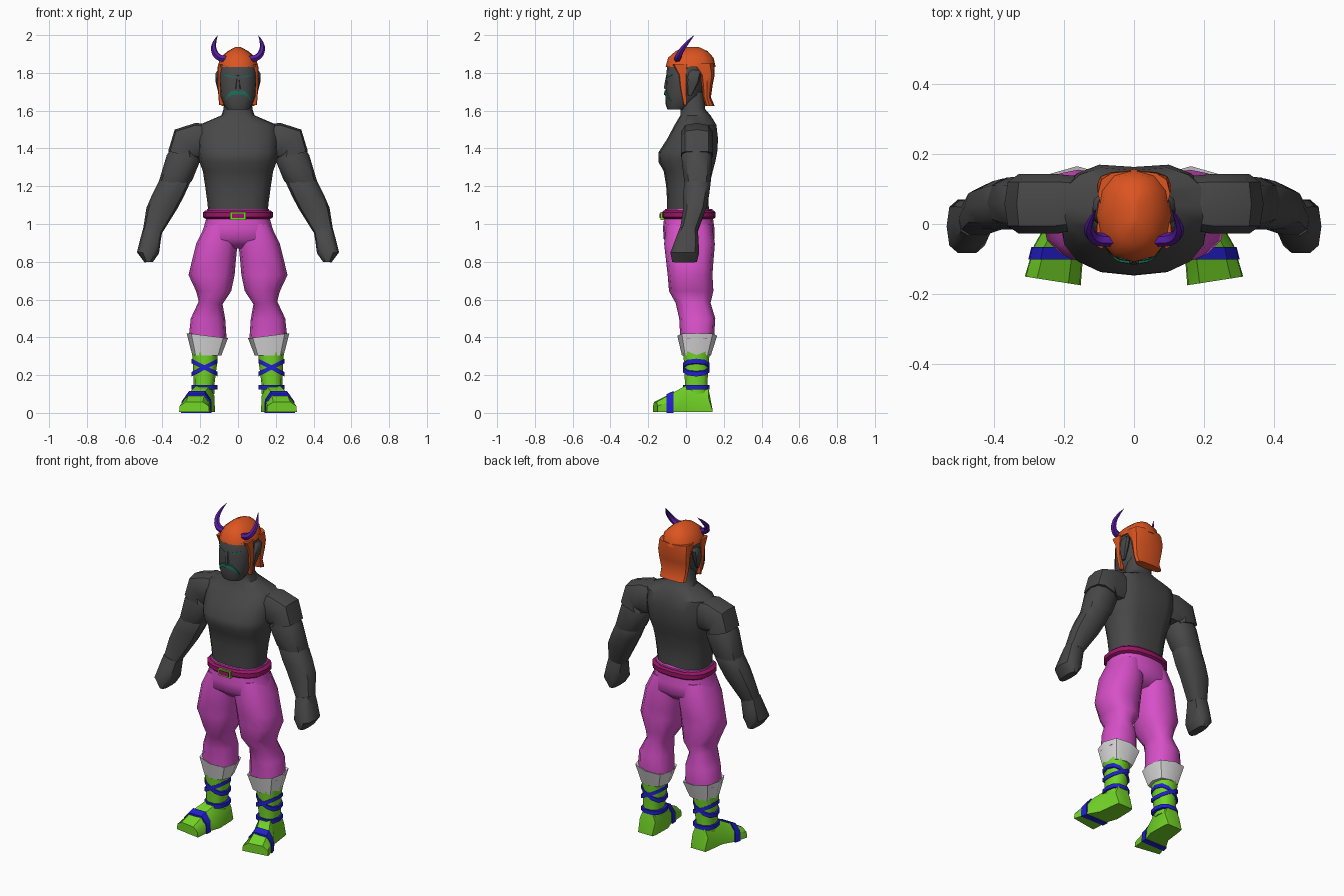
import bpy, bmesh, math
from mathutils import Vector
from mathutils.bvhtree import BVHTree


def material(name, rgb):
    m = bpy.data.materials.new(name)
    m.diffuse_color = (*rgb, 1)
    return m


SKIN = material("dark grey skin", (0.065, 0.065, 0.065))
PANTS = material("magenta cloth", (0.68, 0.08, 0.58))
HAIR = material("orange hair", (0.72, 0.09, 0.015))
GREEN = material("green leather", (0.17, 0.66, 0.02))
BLUE = material("blue strap", (0.016, 0.014, 0.62))
WHITE = material("white cuff", (0.75, 0.75, 0.75))
PURPLE = material("purple horn", (0.10, 0.012, 0.36))
CRIMSON = material("crimson belt", (0.32, 0.008, 0.13))
TEAL = material("teal face paint", (0.01, 0.16, 0.10))


def finish(name, bm, mat, mirror=False, angle=42):
    bmesh.ops.recalc_face_normals(bm, faces=bm.faces)
    me = bpy.data.meshes.new(name)
    bm.to_mesh(me)
    bm.free()
    me.materials.append(mat)
    ob = bpy.data.objects.new(name, me)
    bpy.context.collection.objects.link(ob)
    bpy.ops.object.select_all(action='DESELECT')
    ob.select_set(True)
    bpy.context.view_layer.objects.active = ob
    bpy.ops.object.shade_smooth_by_angle(angle=math.radians(angle))
    if mirror:
        mod = ob.modifiers.new("Mirror", 'MIRROR')
        mod.use_mirror_merge = False
    return ob


def ring(ax, az, bx, bz, yf, yb, n, p):
    """Rounded section spanning A to B in xz, and yf to yb in depth."""
    a, b = Vector((ax, 0, az)), Vector((bx, 0, bz))
    mid, half = (a + b) / 2, (b - a) / 2
    pts = []
    for i in range(n):
        t = 2 * math.pi * i / n
        c, s = math.cos(t), math.sin(t)
        u = math.copysign(abs(c) ** (2 / p), c) if abs(c) > 1e-6 else 0
        v = math.copysign(abs(s) ** (2 / p), s) if abs(s) > 1e-6 else 0
        pts.append(mid + half * u + Vector((0, (yf + yb) / 2 + v * (yb - yf) / 2, 0)))
    return pts


def skin(name, rings, mat, **kw):
    bm = bmesh.new()
    rows = [[bm.verts.new(q) for q in r] for r in rings]
    n = len(rows[0])
    for r, s in zip(rows, rows[1:]):
        for i in range(n):
            bm.faces.new((r[i], r[(i + 1) % n], s[(i + 1) % n], s[i]))
    bm.faces.new(rows[0])
    bm.faces.new(rows[-1])
    return finish(name, bm, mat, **kw)


def loft(name, rows, mat, n=10, p=2.5, **kw):
    return skin(name, [ring(*r, n, p) for r in rows], mat, **kw)


def stack(name, rows, mat, n=16, p=2.5, **kw):
    """Centred loft from rows of height, half width, front y, back y."""
    return loft(name, [(-w, z, w, z, f, b) for z, w, f, b in rows], mat, n, p, **kw)


def box(name, x, z0, z1, y0, y1, mat):
    skin(name, [[Vector((sx, y, z)) for sx, z in ((-x, z0), (x, z0), (x, z1), (-x, z1))]
                for y in (y0, y1)], mat)


# Torso and neck, with a groove down the spine
torso = stack("torso", [
    (1.04, .155, -.10, .125), (1.12, .163, -.10, .125), (1.20, .174, -.105, .13),
    (1.28, .186, -.118, .15), (1.33, .205, -.147, .165), (1.38, .212, -.145, .175),
    (1.45, .215, -.10, .178), (1.525, .205, -.06, .168), (1.575, .088, -.03, .13),
    (1.61, .076, -.028, .10), (1.70, .072, -.03, .10)], SKIN)
for v in torso.data.vertices:
    if abs(v.co.x) < .001 and v.co.y > .1 and 1.1 < v.co.z < 1.56:
        v.co.y -= .015

# Arms
loft("shoulder", [
    (.17, 1.35, .17, 1.53, -.02, .14), (.215, 1.345, .225, 1.535, -.03, .145),
    (.235, 1.355, .335, 1.50, -.03, .145), (.215, 1.345, .37, 1.385, -.03, .145)],
    SKIN, p=3.2, mirror=True)
loft("upper_arm", [
    (.22, 1.42, .34, 1.42, -.01, .125), (.20, 1.335, .377, 1.365, -.028, .14),
    (.242, 1.232, .42, 1.222, -.012, .135), (.29, 1.18, .42, 1.18, .0, .12)],
    SKIN, mirror=True)
loft("forearm", [
    (.265, 1.26, .40, 1.26, .0, .12), (.255, 1.215, .425, 1.215, -.012, .133),
    (.285, 1.15, .455, 1.155, -.018, .125), (.32, 1.083, .485, 1.085, -.016, .11),
    (.40, .955, .502, .975, -.035, .065)], SKIN, mirror=True)
loft("hand", [
    (.40, .965, .50, .985, -.035, .062), (.408, .92, .515, .93, -.055, .068),
    (.418, .845, .535, .85, -.085, .072), (.45, .80, .495, .797, -.075, .06)],
    SKIN, p=3, mirror=True)

# Trousers
stack("trouser_seat", [
    (1.08, .165, -.112, .14), (1.03, .168, -.116, .143), (.98, .182, -.122, .15),
    (.92, .205, -.118, .152), (.87, .14, -.06, .10)], PANTS, angle=60)
loft("trouser_leg", [
    (.01, 1.0, .17, 1.0, -.105, .135), (.003, .89, .22, .90, -.116, .153),
    (.012, .80, .245, .80, -.105, .145), (.018, .73, .262, .73, -.097, .14),
    (.036, .645, .222, .645, -.09, .145), (.082, .575, .208, .59, -.055, .13),
    (.068, .50, .25, .50, -.036, .155), (.06, .39, .262, .39, -.03, .148)],
    PANTS, n=12, mirror=True, angle=60)
loft("trouser_cuff", [
    (.075, .39, .25, .41, -.03, .145), (.053, .395, .272, .422, -.046, .165),
    (.088, .305, .242, .305, -.022, .132), (.11, .305, .22, .305, -.0, .11)],
    WHITE, n=8, p=2.7, mirror=True)

# Belt and buckle
stack("belt", [(1.027, .172, -.118, .146), (1.036, .185, -.128, .156),
               (1.062, .185, -.128, .156), (1.072, .172, -.118, .146)], CRIMSON)
box("buckle_frame", .042, 1.022, 1.064, -.135, -.11, GREEN)
box("buckle_centre", .033, 1.031, 1.056, -.139, -.11, CRIMSON)

# Boots and their straps
loft("boot_shaft", [
    (.105, .34, .245, .34, -.02, .13), (.112, .25, .238, .25, -.012, .122),
    (.125, .15, .235, .15, -.008, .115), (.125, .10, .235, .10, -.008, .118)],
    GREEN, mirror=True)


def foot_section(y, xi, xo, zt, z0=.004, slant=0):
    w = xo - xi
    outline = ((0, 0), (.02, .6), (.22, 1), (.78, 1), (.98, .6), (1, 0))
    return [Vector((xi + w * u, y + slant * u, z0 + (zt - z0) * h)) for u, h in outline]


skin("boot_foot", [
    foot_section(.14, .13, .23, .02), foot_section(.118, .125, .235, .135),
    foot_section(0, .122, .25, .145), foot_section(-.06, .143, .285, .112),
    foot_section(-.175, .152, .312, .058, slant=.025)], GREEN, mirror=True)
skin("foot_strap", [foot_section(-.066, .139, .293, .116, 0),
                    foot_section(-.102, .141, .302, .100, 0)], BLUE, mirror=True)
for name, zi, zo in (("ankle_strap", .136, .136), ("cross_strap_a", .205, .275),
                     ("cross_strap_b", .275, .205)):
    loft(name, [(.108, zi + h, .246, zo + h, -.018, .126) for h in (-.012, .012)],
         BLUE, mirror=True)

# Head, nose and ears
head = stack("head", [
    (1.605, .058, -.098, .0), (1.63, .074, -.107, .04), (1.68, .094, -.11, .08),
    (1.76, .10, -.106, .10), (1.84, .10, -.10, .12), (1.89, .07, -.07, .10)],
    SKIN, p=2.3)
stack("nose", [(1.715, .018, -.117, -.08), (1.73, .014, -.118, -.08),
               (1.79, .006, -.106, -.08)], SKIN, n=6)
loft("ear", [
    (.085, 1.68, .10, 1.68, .01, .03), (.085, 1.75, .118, 1.75, .0, .07),
    (.085, 1.80, .118, 1.80, .015, .08), (.085, 1.815, .105, 1.815, .03, .07)],
    SKIN, n=8, mirror=True)

# Hair
stack("hair_cap", [
    (1.832, .107, -.108, .157), (1.88, .095, -.095, .146), (1.915, .055, -.055, .115),
    (1.938, .012, -.005, .065)], HAIR, n=12, p=2.3)
stack("hair_back", [
    (1.85, .103, .02, .152), (1.79, .106, .07, .152), (1.74, .102, .08, .142),
    (1.67, .09, .088, .132), (1.625, .088, .10, .152)], HAIR, n=12, p=2.8)
loft("sideburn", [
    (.08, 1.845, .107, 1.845, -.07, .01), (.08, 1.79, .108, 1.79, -.038, .005),
    (.08, 1.72, .107, 1.72, -.03, .003), (.075, 1.63, .10, 1.63, -.012, .004)],
    HAIR, n=8, p=3.5, mirror=True)

# Painted eyes and moustache, laid onto the face
face = BVHTree.FromPolygons([v.co for v in head.data.vertices],
                            [f.vertices[:] for f in head.data.polygons])


def face_strip(name, pts, mat, thick):
    def on_face(x, z):
        hit = face.ray_cast(Vector((x, -1, z)), Vector((0, 1, 0)))[0]
        return hit.y if hit else -.08
    rings = []
    for x, z, h in pts:
        rings.append([Vector((x, on_face(x, z + k) - d, z + k))
                      for k, d in ((-h, -.01), (-h, thick), (h, thick), (h, -.01))])
    skin(name, rings, mat, mirror=True)


face_strip("eye", [(.016, 1.775, .002), (.04, 1.781, .005), (.062, 1.786, .004),
                   (.076, 1.79, .002)], TEAL, .003)
face_strip("moustache", [(0, 1.692, .008), (.018, 1.697, .011), (.04, 1.69, .011),
                         (.056, 1.674, .009), (.066, 1.656, .004)], TEAL, .006)

# Horns
for side, name in ((-1, "left_horn"), (1, "right_horn")):
    cu = bpy.data.curves.new(name, 'CURVE')
    cu.dimensions = '3D'
    cu.bevel_depth, cu.bevel_resolution, cu.resolution_u = .02, 1, 4
    cu.use_fill_caps = True
    path = [(.06, -.045, 1.872, 1), (.105, -.042, 1.885, .95), (.128, -.02, 1.925, .75),
            (.123, .012, 1.965, .45), (.108, .042, 1.998, .05)]
    sp = cu.splines.new('BEZIER')
    sp.bezier_points.add(len(path) - 1)
    for bp, (x, y, z, r) in zip(sp.bezier_points, path):
        bp.co, bp.radius = (side * x, y, z), r
        bp.handle_left_type = bp.handle_right_type = 'AUTO'
    cu.materials.append(PURPLE)
    ob = bpy.data.objects.new(name, cu)
    bpy.context.collection.objects.link(ob)
    bpy.ops.object.select_all(action='DESELECT')
    ob.select_set(True)
    bpy.context.view_layer.objects.active = ob
    bpy.ops.object.convert(target='MESH')
    bpy.ops.object.shade_smooth_by_angle(angle=math.radians(45))
